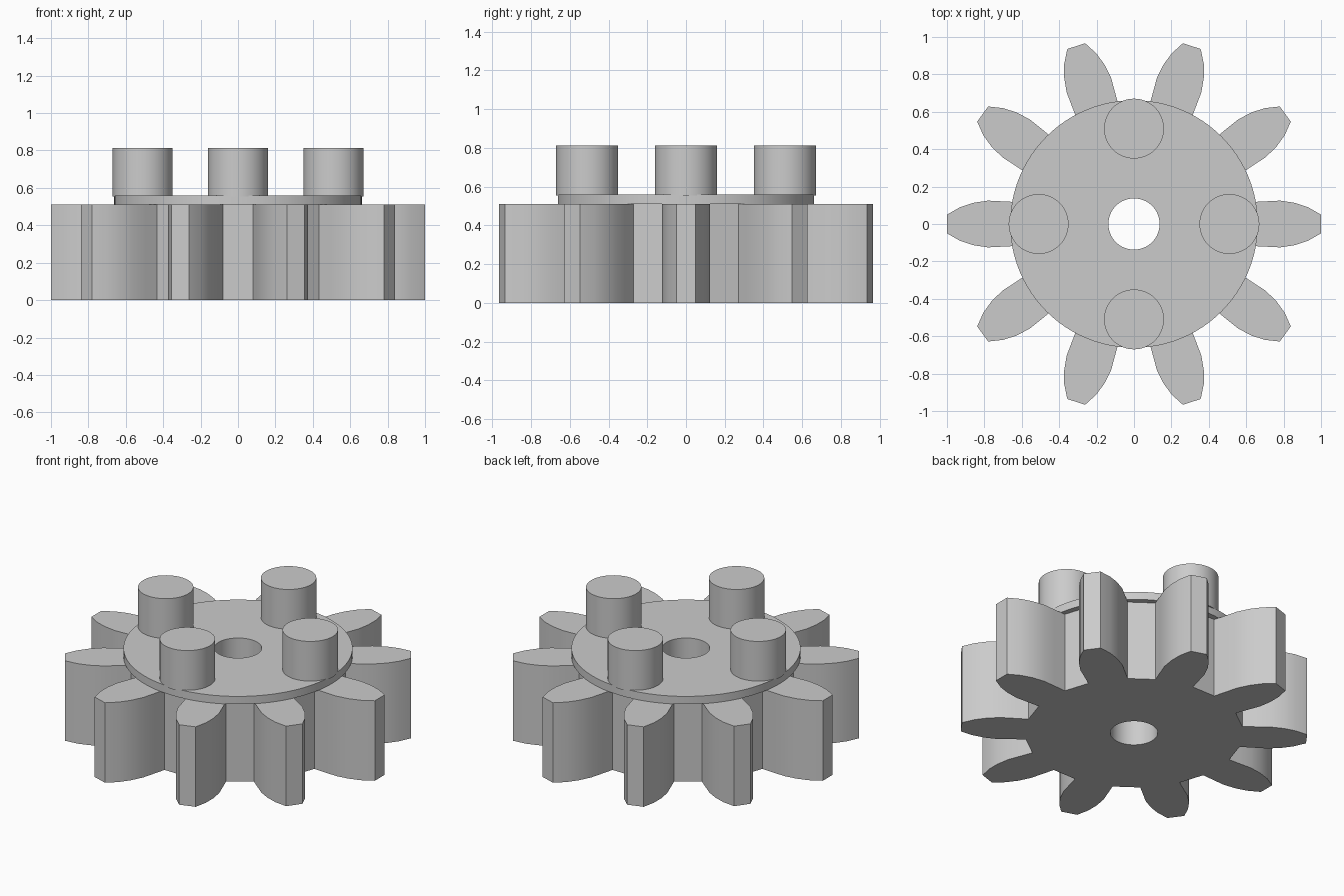
import bpy, bmesh
from math import cos, sin, tau
from mathutils import Matrix, Vector

if "Cube" in bpy.data.objects:
    bpy.data.objects.remove(bpy.data.objects["Cube"], do_unlink=True)

grey = bpy.data.materials.new("plain grey")
grey.use_nodes = True
tone = (0.6, 0.6, 0.6, 1)
grey.diffuse_color = tone
grey.node_tree.nodes["Principled BSDF"].inputs["Base Color"].default_value = tone


def circle(radius, sides=64, x=0, y=0):
    return [(x + radius * cos(tau * i / sides), y + radius * sin(tau * i / sides))
            for i in range(sides)]


def prism(name, loops, bottom, top):
    """Extrude closed outlines (outer edge, then any holes) upwards."""
    bm = bmesh.new()
    edges = []
    for loop in loops:
        verts = [bm.verts.new((x, y, bottom)) for x, y in loop]
        edges += [bm.edges.new((a, b)) for a, b in zip(verts, verts[1:] + verts[:1])]
    bmesh.ops.triangle_fill(bm, edges=edges, use_beauty=True, normal=(0, 0, 1))
    out = bmesh.ops.extrude_face_region(bm, geom=bm.faces[:], use_keep_orig=True)
    moved = [g for g in out["geom"] if isinstance(g, bmesh.types.BMVert)]
    bmesh.ops.translate(bm, verts=moved, vec=(0, 0, top - bottom))
    bmesh.ops.recalc_face_normals(bm, faces=bm.faces[:])
    mesh = bpy.data.meshes.new(name)
    bm.to_mesh(mesh)
    bm.free()
    mesh.materials.append(grey)
    obj = bpy.data.objects.new(name, mesh)
    bpy.context.collection.objects.link(obj)
    bpy.ops.object.select_all(action="DESELECT")
    obj.select_set(True)
    bpy.context.view_layer.objects.active = obj
    bpy.ops.object.shade_smooth_by_angle(angle=0.5)
    return obj


# Gear body: one mirrored tooth flank repeated around the axis
TEETH = 10
HOLE = 0.137
flank = [(0.62, 0.117), (0.70, 0.121), (0.78, 0.125), (0.86, 0.113), (0.93, 0.09), (1.0, 0.05)]
tooth = [(r, -w) for r, w in flank] + flank[::-1]
outline = []
for i in range(TEETH):
    turn = Matrix.Rotation(tau * i / TEETH, 2)
    outline += [tuple(turn @ Vector(p)) for p in tooth]
prism("gear_body", [outline, circle(HOLE)], 0, 0.51)

# Flange disc on top of the teeth
prism("flange_disc", [circle(0.662, 96), circle(HOLE)], 0.51, 0.56)

# Four round pegs
for label, x, y in (("left", 1, 0), ("back", 0, 1), ("right", -1, 0), ("front", 0, -1)):
    prism(label + "_peg", [circle(0.16, 64, x * 0.51, y * 0.51)], 0.555, 0.813)
